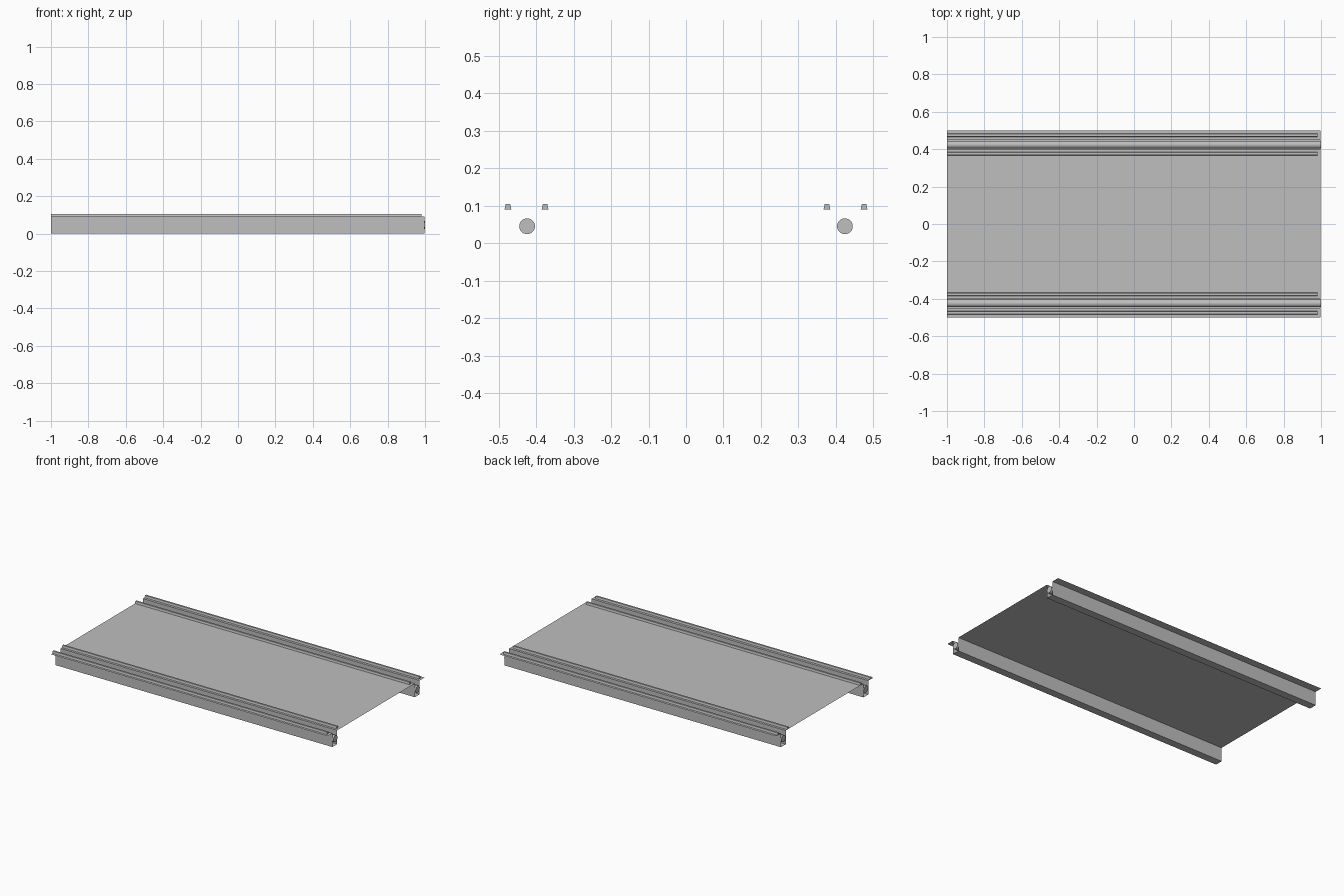
import bpy, bmesh, math

cube = bpy.data.objects.get("Cube")
if cube:
    bpy.data.objects.remove(cube, do_unlink=True)

metal = bpy.data.materials.new("light grey metal")
metal.use_nodes = True
grey = (0.52, 0.52, 0.52, 1)
metal.diffuse_color = grey
metal.node_tree.nodes["Principled BSDF"].inputs["Base Color"].default_value = grey

START, SHEET_END, RAIL_END, ROD_END = -1.0, 0.996, 0.98, 1.0
DECK_Z = 0.09


def extrude_profile(name, points, x0, x1, closed=False):
    """Sweep a (y, z) profile along x; closed profiles get end caps."""
    bm = bmesh.new()
    a = [bm.verts.new((x0, y, z)) for y, z in points]
    b = [bm.verts.new((x1, y, z)) for y, z in points]
    n = len(points)
    for i in range(n if closed else n - 1):
        j = (i + 1) % n
        bm.faces.new((a[i], b[i], b[j], a[j]))
    if closed:
        bm.faces.new(a)
        bm.faces.new(b[::-1])
        bmesh.ops.recalc_face_normals(bm, faces=bm.faces)
    mesh = bpy.data.meshes.new(name)
    bm.to_mesh(mesh)
    bm.free()
    mesh.materials.append(metal)
    obj = bpy.data.objects.new(name, mesh)
    bpy.context.collection.objects.link(obj)
    return obj


# Thin folded deck sheet with an open channel along each long edge
half = [(0.5, DECK_Z), (0.45, DECK_Z), (0.45, 0), (0.4, 0), (0.4, DECK_Z)]
sheet = [(-y, z) for y, z in half] + half[::-1]
extrude_profile("deck_sheet", sheet, START, SHEET_END)

for side, label in ((-1, "front"), (1, "back")):
    # Tapered rails either side of the channel
    for y, place in ((0.475, "outer"), (0.376, "inner")):
        c = side * y
        rail = [(c - 0.009, DECK_Z), (c + 0.009, DECK_Z),
                (c + 0.006, 0.104), (c - 0.006, 0.104)]
        extrude_profile(f"{label}_{place}_rail", rail, START, RAIL_END, True)

    # Round rod lying inside the channel
    bpy.ops.mesh.primitive_cylinder_add(
        vertices=32, radius=0.021, depth=ROD_END - START,
        location=(0, side * 0.424, 0.045), rotation=(0, math.pi / 2, 0))
    rod = bpy.context.object
    rod.name = f"{label}_rod"
    rod.data.materials.append(metal)
    bpy.ops.object.shade_smooth_by_angle()
